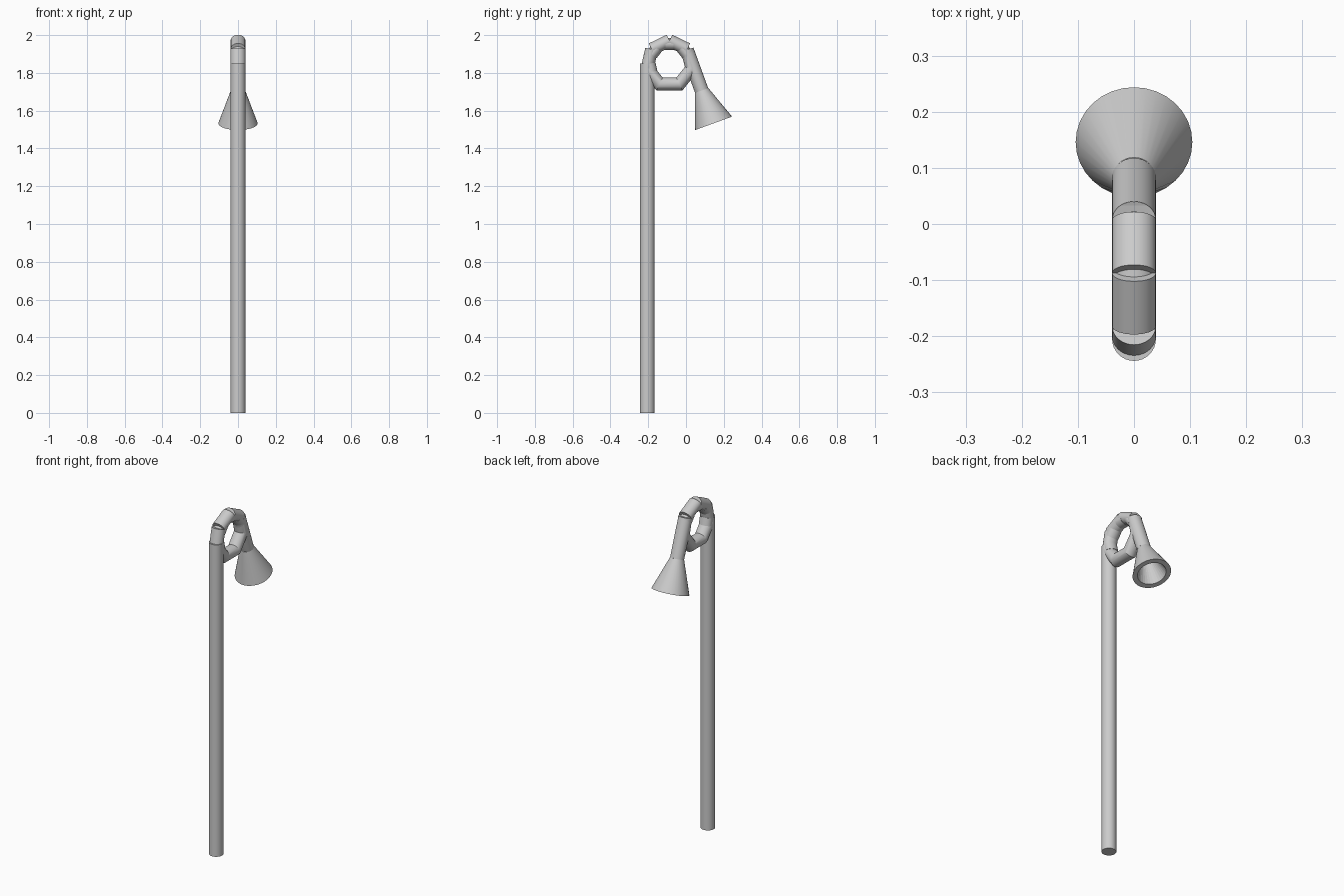
import bpy, bmesh, math
from mathutils import Vector

if "Cube" in bpy.data.objects:
    bpy.data.objects.remove(bpy.data.objects["Cube"])

grey = bpy.data.materials.new("light_grey")
grey.use_nodes = True
grey.diffuse_color = (0.6, 0.6, 0.6, 1)
grey.node_tree.nodes["Principled BSDF"].inputs["Base Color"].default_value = (0.6, 0.6, 0.6, 1)

SIDES = 32


def loft(name, path, radii, closed_ends=True):
    """Mitred tube along a path of (y, z) points; radii are (across, in plane)."""
    pts = [Vector((0, y, z)) for y, z in path]
    bm = bmesh.new()
    rings = []
    for i, p in enumerate(pts):
        before = (p - pts[i - 1]).normalized() if i else None
        after = (pts[i + 1] - p).normalized() if i < len(pts) - 1 else None
        before, after = before or after, after or before
        tangent = (before + after).normalized()
        normal = Vector((0, -tangent.z, tangent.y)) / max(tangent.dot(after), 0.3)
        rx, rn = radii[i]
        ring = []
        for s in range(SIDES):
            a = math.tau * s / SIDES
            ring.append(bm.verts.new(p + Vector((rx * math.cos(a), 0, 0)) + normal * rn * math.sin(a)))
        rings.append(ring)
    for a, b in zip(rings, rings[1:]):
        for s in range(SIDES):
            t = (s + 1) % SIDES
            bm.faces.new((a[s], a[t], b[t], b[s]))
    if closed_ends:
        bm.faces.new(rings[0])
        bm.faces.new(rings[-1])
    bmesh.ops.recalc_face_normals(bm, faces=bm.faces)
    mesh = bpy.data.meshes.new(name)
    bm.to_mesh(mesh)
    bm.free()
    mesh.materials.append(grey)
    obj = bpy.data.objects.new(name, mesh)
    bpy.context.collection.objects.link(obj)
    bpy.context.view_layer.objects.active = obj
    bpy.ops.object.select_all(action="DESELECT")
    obj.select_set(True)
    bpy.ops.object.shade_smooth_by_angle(angle=math.radians(20))
    return obj


# Straight pole
loft("pole", [(-0.205, 0), (-0.205, 1.85)], [(0.039, 0.039)] * 2)

# Seven-sided ring at the top of the pole
CENTRE, REACH = Vector((-0.0875, 1.85)), 0.121
TUBE = (0.039, 0.034)


def on_ring(k, reach=REACH):
    a = math.pi / 2 + math.tau * k / 7
    return CENTRE + reach * Vector((math.cos(a), math.sin(a)))


# Lower half is mitred, upper half is made of butted straight pieces
loft("ring_lower", [on_ring(k) for k in range(2, 7)], [TUBE] * 5)
for k, label in ((-1, "back"), (0, "front"), (1, "side")):
    loft("ring_upper_" + label, [on_ring(k), on_ring(k + 1)], [TUBE] * 2)

# Short sleeves that fill the open joints
for k, label in ((-1, "back"), (0, "top"), (1, "front"), (2, "side")):
    p = on_ring(k, REACH - 0.018)
    a = math.tau * k / 7
    step = Vector((math.cos(a), math.sin(a))) * 0.022
    loft("joint_" + label, [p - step, p + step], [(0.038, 0.032)] * 2)

# Tilted stem leading down to the shade
tilt = math.radians(20)
axis = Vector((math.sin(tilt), -math.cos(tilt)))
mouth = Vector((0.146, 1.533))
neck = mouth - axis * 0.185
loft("stem", [neck - axis * 0.228, neck], [(0.039, 0.037)] * 2)

# Hollow conical shade: outside, flat rim, inside
profile = [(0.185, 0.038), (0, 0.104)]
loft("shade_outside", [mouth - axis * d for d, r in profile],
     [(r, r) for d, r in profile], closed_ends=False)


def shade_inside():
    bm = bmesh.new()
    side = Vector((0, math.cos(tilt), math.sin(tilt)))
    rings = []
    for depth, r in ((0, 0.104), (0, 0.077), (0.15, 0.026)):
        c = mouth - axis * depth
        rings.append([bm.verts.new(Vector((r * math.cos(a), c.x, c.y)) + side * r * math.sin(a))
                      for a in (math.tau * s / SIDES for s in range(SIDES))])
    for a, b in zip(rings, rings[1:]):
        for s in range(SIDES):
            t = (s + 1) % SIDES
            bm.faces.new((a[s], a[t], b[t], b[s]))
    bm.faces.new(rings[-1])
    bm.normal_update()
    down = Vector((0, axis.x, axis.y))
    if bm.faces[:][0].normal.dot(down) < 0:
        bmesh.ops.reverse_faces(bm, faces=bm.faces)
    mesh = bpy.data.meshes.new("shade_inside")
    bm.to_mesh(mesh)
    bm.free()
    mesh.materials.append(grey)
    obj = bpy.data.objects.new("shade_inside", mesh)
    bpy.context.collection.objects.link(obj)


shade_inside()
